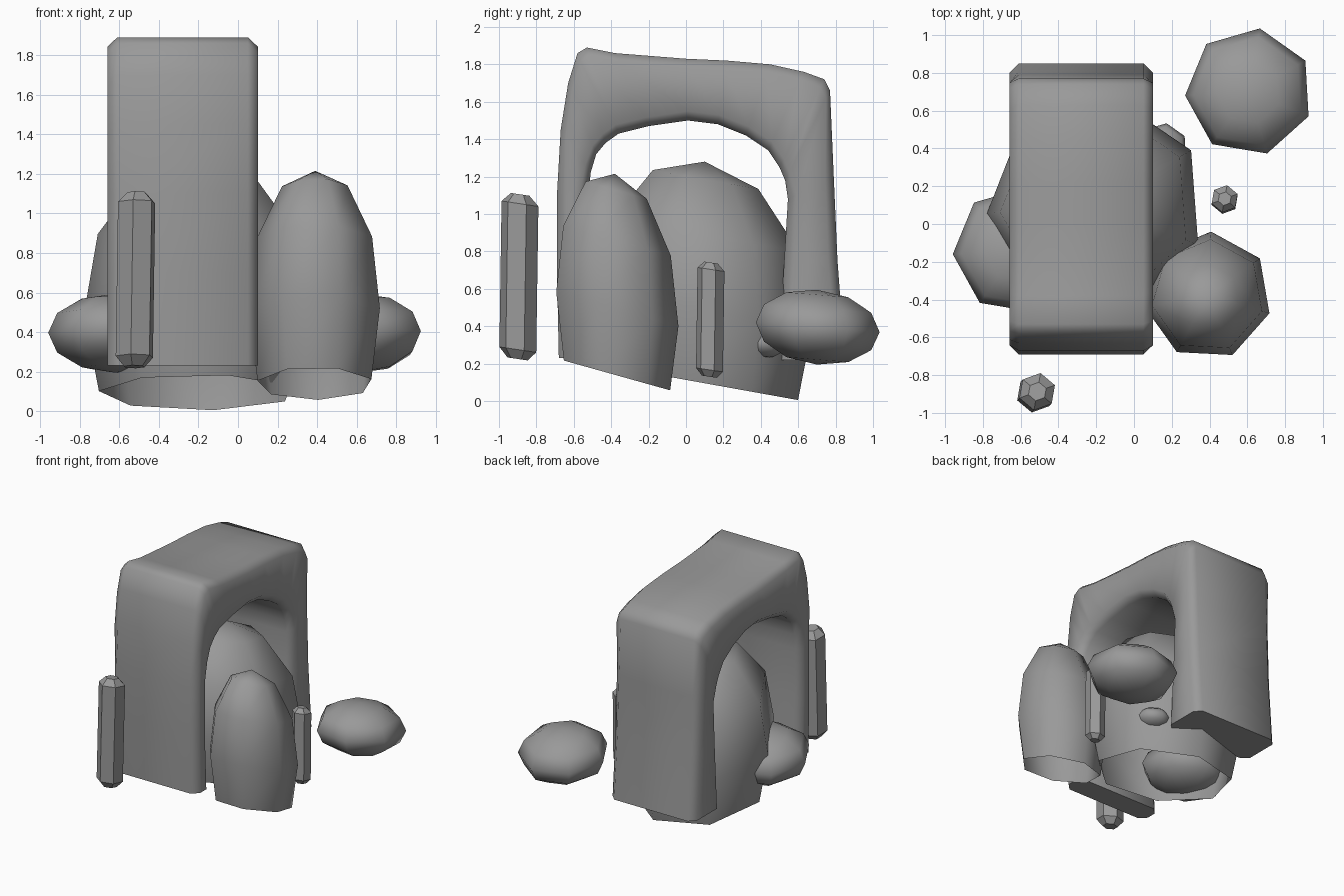
import bpy, bmesh, math

if "Cube" in bpy.data.objects:
    bpy.data.objects.remove(bpy.data.objects["Cube"])

# Single stone colour
stone = bpy.data.materials.new("grey_stone")
stone.use_nodes = True
grey = (0.32, 0.32, 0.32, 1)
stone.diffuse_color = grey
shader = next(n for n in stone.node_tree.nodes if n.type == "BSDF_PRINCIPLED")
shader.inputs["Base Color"].default_value = grey


def make(name, rings, caps, angle, closed_up=True):
    """Skin a list of rings; a one-point ring makes a fan. caps = (first, last)."""
    bm = bmesh.new()
    loops = [[bm.verts.new(p) for p in ring] for ring in rings]
    for a, b in zip(loops, loops[1:]):
        n = max(len(a), len(b))
        for i in range(n):
            j = (i + 1) % n
            quad = [a[i % len(a)], a[j % len(a)], b[j % len(b)], b[i % len(b)]]
            bm.faces.new(list(dict.fromkeys(quad)))
    if caps[0]:
        bm.faces.new(loops[0][::-1])
    if caps[1]:
        bm.faces.new(loops[-1])
    bmesh.ops.recalc_face_normals(bm, faces=bm.faces)
    mesh = bpy.data.meshes.new(name)
    bm.to_mesh(mesh)
    bm.free()
    mesh.materials.append(stone)
    ob = bpy.data.objects.new(name, mesh)
    bpy.context.collection.objects.link(ob)
    bpy.ops.object.select_all(action="DESELECT")
    ob.select_set(True)
    bpy.context.view_layer.objects.active = ob
    bpy.ops.object.shade_smooth_by_angle(angle=math.radians(angle))
    return ob


def lathe(centre, profile, sides, phase, slope=0, lean=(0, 0)):
    """Rings of (radius, z), with z falling towards the back by slope."""
    rings = []
    low = profile[0][1]
    for r, z in profile:
        ring = []
        for i in range(sides if r else 1):
            a = math.radians(phase) + math.tau * i / sides
            x, y = r * math.cos(a), r * math.sin(a)
            ring.append((centre[0] + x + lean[0] * (z - low),
                         centre[1] + y + lean[1] * (z - low), z - slope * y))
        rings.append(ring)
    return rings


# Arch: pairs of outer and inner (y, z) points, swept with chamfered sides
pairs = [
    ((-0.68, 0.23), (-0.50, 0.23)), ((-0.69, 0.70), (-0.52, 0.70)),
    ((-0.69, 1.10), (-0.52, 1.10)), ((-0.67, 1.45), (-0.51, 1.22)),
    ((-0.63, 1.70), (-0.48, 1.32)), ((-0.58, 1.86), (-0.43, 1.38)),
    ((-0.53, 1.89), (-0.36, 1.43)), ((-0.38, 1.86), (-0.20, 1.47)),
    ((0.00, 1.83), (0.01, 1.50)), ((0.22, 1.82), (0.17, 1.48)),
    ((0.45, 1.80), (0.32, 1.42)), ((0.63, 1.76), (0.44, 1.34)),
    ((0.74, 1.72), (0.50, 1.25)), ((0.77, 1.66), (0.53, 1.18)),
    ((0.79, 1.20), (0.545, 1.08)), ((0.81, 0.75), (0.525, 0.75)),
    ((0.85, 0.22), (0.495, 0.22))]
left, right, cut = -0.66, 0.10, 0.05
sections = []
for o, n in pairs:
    t = cut / math.dist(o, n)
    o2 = [p + (q - p) * t for p, q in zip(o, n)]
    n2 = [q + (p - q) * t for p, q in zip(o, n)]
    sections.append([(left + cut, *o), (right - cut, *o), (right, *o2), (right, *n2),
                     (right - cut, *n), (left + cut, *n), (left, *n2), (left, *o2)])
make("stone_arch", sections, (True, True), 60)


# Standing rocks: domed, open underneath, with a sloping base
def dome(name, centre, radius, low, high, phase, slope):
    shape = [(0.87, 0), (1, 0.33), (0.88, 0.67), (0.5, 0.92), (0, 1)]
    profile = [(r * radius, low + t * (high - low)) for r, t in shape]
    make(name, lathe(centre, profile, 7, phase, slope), (False, False), 180)


dome("domed_rock", (-0.20, 0.10), 0.58, 0.095, 1.28, 30, 0.18)
dome("tall_rock", (0.39, -0.38), 0.34, 0.14, 1.215, 87, 0.28)


# Boulders: flattened seven-sided balls
def boulder(name, centre, radius, half_height):
    profile = []
    for k in range(7):
        a = math.pi * (k / 6 - 0.5)
        r = radius * math.cos(a) if 0 < k < 6 else 0
        profile.append((r, centre[2] + half_height * math.sin(a)))
    make(name, lathe(centre, profile, 7, 29, 0.08), (False, False), 180)


boulder("back_boulder", (0.61, 0.70, 0.395), 0.34, 0.2)
boulder("side_boulder", (-0.62, -0.14, 0.395), 0.34, 0.2)
boulder("pebble", (0.15, 0.40, 0.31), 0.135, 0.08)


# Crystals: six-sided pillars with blunt ends
def crystal(name, centre, radius, low, high, lean):
    tip = radius * 0.5
    profile = [(radius * 0.55, low), (radius, low + tip),
               (radius, high - tip), (radius * 0.5, high)]
    make(name, lathe(centre, profile, 6, 20, 0.15, lean), (True, True), 25)


crystal("front_crystal", (-0.525, -0.90), 0.10, 0.225, 1.105, (0.015, 0.015))
crystal("side_crystal", (0.48, 0.125), 0.073, 0.13, 0.74, (0, 0.015))
